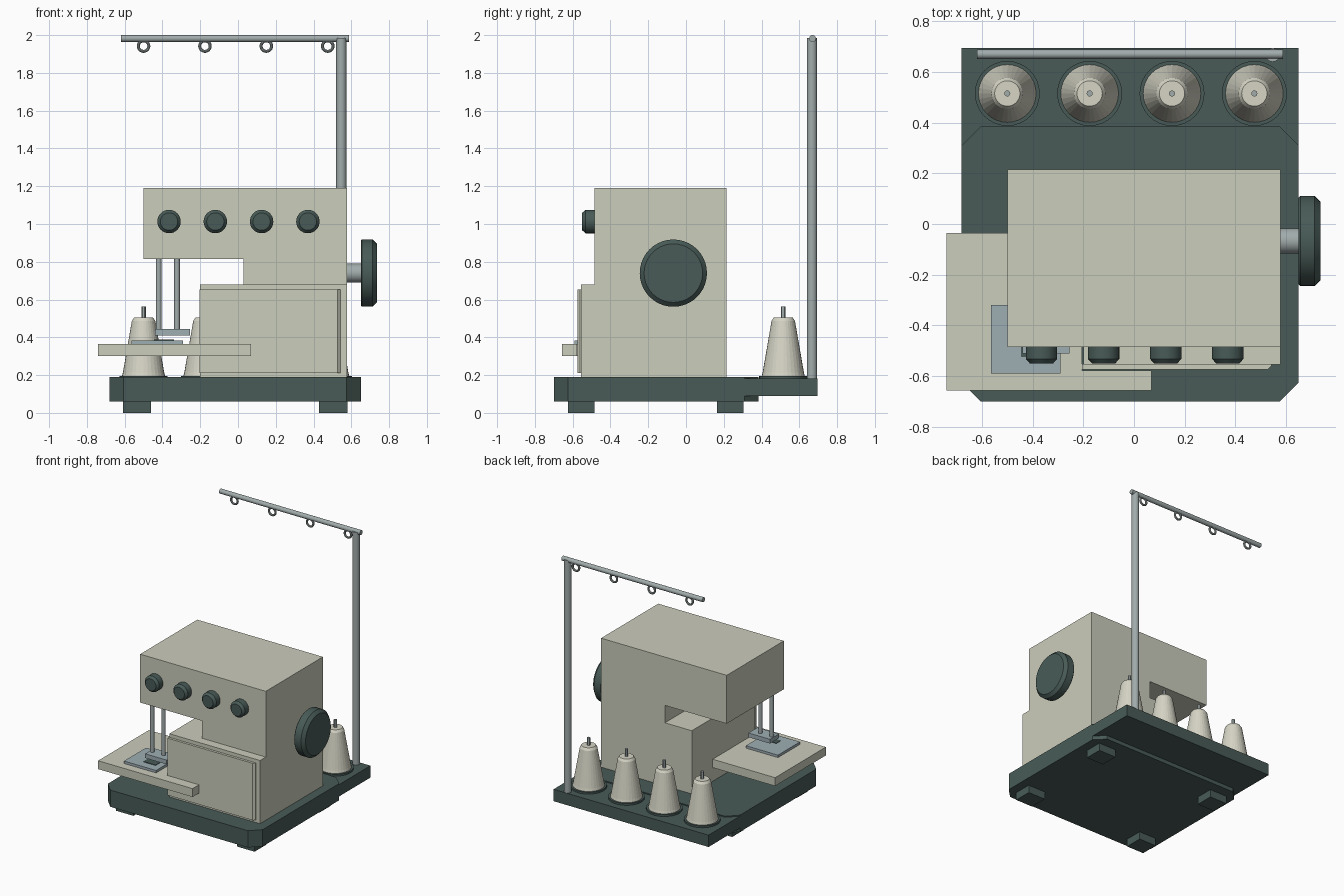
import bpy, bmesh, math
from mathutils import Vector

cube = bpy.data.objects.get("Cube")
if cube:
    bpy.data.objects.remove(cube, do_unlink=True)


def material(name, rgb):
    m = bpy.data.materials.new(name)
    m.use_nodes = True
    m.diffuse_color = (*rgb, 1)
    m.node_tree.nodes["Principled BSDF"].inputs["Base Color"].default_value = (*rgb, 1)
    return m


CREAM = material("cream", (0.60, 0.61, 0.50))
THREAD = material("thread_cream", (0.67, 0.66, 0.56))
DARK = material("dark_green_grey", (0.065, 0.105, 0.095))
STEEL = material("steel", (0.36, 0.41, 0.41))
PLATE = material("blue_steel", (0.34, 0.42, 0.45))


def place(axis, a, b, t):
    return Vector({"x": (t, a, b), "y": (a, t, b), "z": (a, b, t)}[axis])


def finish(name, bm, mat, smooth=False):
    bmesh.ops.recalc_face_normals(bm, faces=bm.faces)
    me = bpy.data.meshes.new(name)
    bm.to_mesh(me)
    bm.free()
    me.materials.append(mat)
    ob = bpy.data.objects.new(name, me)
    bpy.context.scene.collection.objects.link(ob)
    if smooth:
        bpy.ops.object.select_all(action="DESELECT")
        ob.select_set(True)
        bpy.context.view_layer.objects.active = ob
        bpy.ops.object.shade_smooth_by_angle(angle=math.radians(30))
    return ob


def loft(name, rings, mat, smooth=False):
    """Skin closed rings of points and cap both ends."""
    bm = bmesh.new()
    loops = [[bm.verts.new(p) for p in ring] for ring in rings]
    for low, high in zip(loops, loops[1:]):
        for i in range(len(low)):
            bm.faces.new((low[i - 1], low[i], high[i], high[i - 1]))
    bm.faces.new(loops[0])
    bm.faces.new(loops[-1])
    return finish(name, bm, mat, smooth)


def prism(name, axis, outline, lo, hi, mat):
    return loft(name, [[place(axis, a, b, t) for a, b in outline] for t in (lo, hi)], mat)


def box(name, x, y, z, mat):
    outline = [(x[0], y[0]), (x[1], y[0]), (x[1], y[1]), (x[0], y[1])]
    return prism(name, "z", outline, *z, mat)


def turned(name, axis, centre, profile, mat, sides=32, smooth=True):
    """Round part: profile is (radius, position along axis)."""
    angles = [2 * math.pi * i / sides for i in range(sides)]
    rings = [[place(axis, centre[0] + r * math.cos(a), centre[1] + r * math.sin(a), t)
              for a in angles] for r, t in profile]
    return loft(name, rings, mat, smooth)


def torus(name, centre, major, minor, mat, n=24, m=10):
    """Ring around the y axis."""
    bm = bmesh.new()
    grid = []
    for i in range(n):
        a = 2 * math.pi * i / n
        row = []
        for j in range(m):
            b = 2 * math.pi * j / m
            r = major + minor * math.cos(b)
            row.append(bm.verts.new(Vector(centre) + Vector(
                (r * math.cos(a), minor * math.sin(b), r * math.sin(a)))))
        grid.append(row)
    for i in range(n):
        for j in range(m):
            bm.faces.new((grid[i - 1][j - 1], grid[i][j - 1], grid[i][j], grid[i - 1][j]))
    return finish(name, bm, mat, True)


# Base with clipped corners, rear spool tray and feet
L, R, F, B, C = -0.68, 0.65, -0.70, 0.385, 0.075
prism("base", "z", [(L + C, F), (R - C, F), (R, F + C), (R, B - C),
                    (R - C, B), (L + C, B), (L, B - C), (L, F + C)], 0.06, 0.19, DARK)
box("spool_tray", (L, R), (0.30, 0.695), (0.09, 0.182), DARK)
for side, x in (("right", -0.61), ("left", 0.43)):
    for end, y in (("front", -0.625), ("back", 0.165)):
        box(f"{end}_{side}_foot", (x, x + 0.15), (y, y + 0.14), (0, 0.065), DARK)

# Machine body: column, overhanging arm and stepped lower front
prism("body", "y", [(-0.50, 0.815), (0.03, 0.815), (0.03, 0.68), (-0.20, 0.68),
                    (-0.20, 0.185), (0.578, 0.185), (0.578, 1.19), (-0.50, 1.19)],
      -0.485, 0.215, CREAM)
box("lower_front", (-0.20, 0.578), (-0.555, -0.48), (0.185, 0.68), CREAM)
prism("front_cover", "z", [(-0.205, -0.553), (-0.205, -0.574), (0.527, -0.574),
                           (0.543, -0.56), (0.543, -0.553)], 0.21, 0.652, CREAM)

# L-shaped work table with needle plate
prism("work_table", "z", [(-0.74, -0.657), (0.07, -0.657), (0.07, -0.578), (-0.205, -0.578),
                          (-0.205, -0.035), (-0.74, -0.035)], 0.30, 0.365, CREAM)
box("needle_plate", (-0.565, -0.29), (-0.59, -0.32), (0.36, 0.384), PLATE)
box("needle_slot", (-0.445, -0.34), (-0.525, -0.47), (0.383, 0.388), DARK)

# Presser foot and the two bars
box("presser_foot", (-0.44, -0.255), (-0.51, -0.40), (0.41, 0.443), PLATE)
for name, x in (("needle_bar", -0.42), ("presser_bar", -0.323)):
    turned(name, "z", (x, -0.45), [(0.015, 0.43), (0.015, 0.82)], STEEL, 16)

# Handwheel
turned("wheel_shaft", "x", (-0.067, 0.74), [(0.05, 0.57), (0.05, 0.66)], STEEL)
turned("handwheel", "x", (-0.067, 0.74),
       [(0.172, 0.65), (0.178, 0.656), (0.178, 0.712), (0.155, 0.735)], DARK, 40)

# Tension knobs
for i in range(4):
    turned(f"tension_knob_{i + 1}", "y", (-0.365 + 0.245 * i, 1.013),
           [(0.062, -0.48), (0.062, -0.532), (0.046, -0.55)], DARK)

# Thread spools and the guide ring above each
for i in range(4):
    x = -0.5 + 0.325 * i
    at = (x, 0.515)
    turned(f"spool_seat_{i + 1}", "z", at, [(0.128, 0.18), (0.128, 0.196)], DARK)
    turned(f"thread_cone_{i + 1}", "z", at,
           [(0.114, 0.195), (0.109, 0.215), (0.062, 0.487), (0.05, 0.505)], THREAD, 32, False)
    turned(f"spool_pin_{i + 1}", "z", at, [(0.012, 0.19), (0.012, 0.562)], STEEL, 12)
    torus(f"guide_ring_{i + 1}", (x, 0.67, 1.942), 0.028, 0.008, STEEL)

# Thread stand
turned("stand_post", "z", (0.547, 0.667), [(0.027, 0.17), (0.027, 1.985)], STEEL)
turned("stand_crossbar", "x", (0.67, 1.982), [(0.018, -0.62), (0.018, 0.588)], STEEL, 24)
